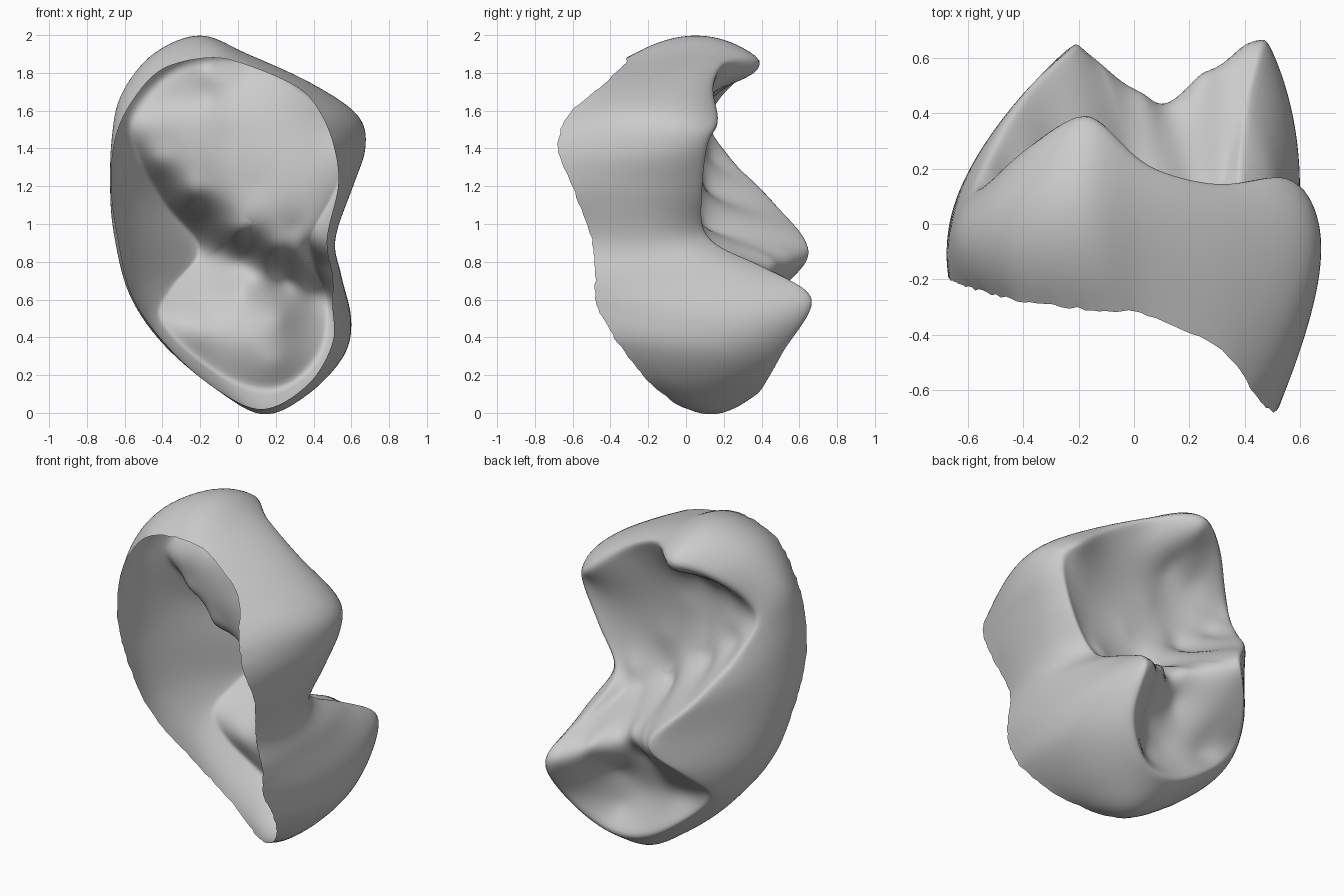
import bpy, bmesh, random
from mathutils import Vector as V

if "Cube" in bpy.data.objects:
    bpy.data.objects.remove(bpy.data.objects["Cube"])

random.seed(4)

# Three matching closed curves, clockwise from the top: cusp rim, widest girth, open margin
RIM = [(-.16, .40, 1.87), (.05, .22, 1.86), (.3, .15, 1.73), (.53, .18, 1.55), (.61, .12, 1.43),
       (.52, .09, 1.17), (.39, .12, .93), (.41, .42, .77), (.48, .67, .6), (.45, .53, .33),
       (.28, .43, .15), (.08, .4, .13), (-.15, .38, .24), (-.41, .35, .49), (-.35, .52, .67),
       (-.21, .66, .87), (-.4, .47, 1.12), (-.56, .17, 1.44), (-.53, .15, 1.61), (-.36, .31, 1.79)]
GIRTH = [(-.2, .06, 2.0), (.05, 0, 1.9), (.38, -.07, 1.75), (.63, -.14, 1.58), (.67, -.18, 1.4),
         (.61, -.18, 1.2), (.51, -.14, .92), (.54, .05, .74), (.6, .15, .5), (.56, .14, .3),
         (.37, .15, .1), (.13, .2, 0), (-.13, .25, .15), (-.42, .22, .4), (-.55, .22, .65),
         (-.59, .2, .95), (-.63, .12, 1.2), (-.66, -.02, 1.45), (-.62, -.03, 1.68), (-.45, .02, 1.9)]
MARGIN = [(-.15, -.31, 1.88), (.05, -.33, 1.84), (.32, -.46, 1.72), (.44, -.62, 1.58), (.51, -.68, 1.4),
          (.53, -.60, 1.2), (.47, -.5, .92), (.5, -.48, .72), (.5, -.47, .57), (.5, -.36, .37),
          (.37, -.18, .15), (.13, .02, .02), (-.12, .12, .13), (-.37, .08, .35), (-.56, -.03, .62),
          (-.64, -.14, .95), (-.67, -.19, 1.2), (-.65, -.21, 1.45), (-.56, -.24, 1.65), (-.4, -.28, 1.82)]
# Biting surface landmarks: upper basin, oblique ridge, lower basin
BITE = [(-.16, .36, 1.79), (-.16, .14, 1.7), (-.34, .13, 1.66), (.1, .11, 1.65), (-.05, .06, 1.45),
        (.3, .05, 1.35), (-.38, .1, 1.43), (.1, .05, 1.2), (-.15, .08, 1.25), (.3, .09, .98),
        (-.44, .16, 1.32), (-.25, .14, 1.16), (0, .14, .97), (.2, .16, .87), (.33, .2, .83),
        (-.08, .52, .86), (.04, .46, .81), (.25, .53, .72), (.4, .65, .63),
        (.02, .38, .65), (.22, .37, .5), (-.15, .39, .55), (.05, .3, .38), (.2, .33, .27), (-.22, .31, .44)]
CENTRE = V((.08, 0, 1.0))
PER = 9          # samples between curve points
RINGS, WALL = 40, 24


def closed_curve(pts):
    """Catmull-Rom samples of a closed curve."""
    p, out = [V(q) for q in pts], []
    n = len(p)
    for i in range(n):
        a, b, c, d = (p[(i + k - 1) % n] for k in range(4))
        for s in range(PER):
            t = s / PER
            out.append(.5 * (2 * b + (c - a) * t + (2 * a - 5 * b + 4 * c - d) * t * t
                             + (3 * b - a - 3 * c + d) * t ** 3))
    return out


def solve(A, y):
    """Gaussian elimination."""
    n = len(y)
    M = [r[:] + [v] for r, v in zip(A, y)]
    for i in range(n):
        k = max(range(i, n), key=lambda r: abs(M[r][i]))
        M[i], M[k] = M[k], M[i]
        for r in range(n):
            if r != i:
                f = M[r][i] / M[i][i]
                M[r] = [a - f * b for a, b in zip(M[r], M[i])]
    return [M[i][n] / M[i][i] for i in range(n)]


rim, girth, margin = map(closed_curve, (RIM, GIRTH, MARGIN))
N = len(rim)

# Smooth height field through the rim and the landmarks
keys = [V(q) for q in BITE] + rim[::3]


def dist(a, b):
    return ((a.x - b.x) ** 2 + (a.z - b.z) ** 2 + .001) ** .5


weights = solve([[dist(a, b) for b in keys] for a in keys], [k.y for k in keys])


def height(p):
    return sum(w * dist(p, k) for w, k in zip(weights, keys))


bm = bmesh.new()
rows = []
# Biting surface
for r in range(1, RINGS + 1):
    row = []
    for q in rim:
        p = CENTRE.lerp(q, r / RINGS)
        p.y = height(p)
        row.append(bm.verts.new(p))
    rows.append(row)
# Bulging side walls down to the slightly ragged open margin
for r in range(1, WALL + 1):
    t = r / WALL
    row = []
    for a, b, c in zip(rim, girth, margin):
        p = a * (2 * (t - .5) * (t - 1)) + b * (4 * t * (1 - t)) + c * (2 * t * (t - .5))
        if r == WALL:
            p.y += random.uniform(-.005, .005)
        row.append(bm.verts.new(p))
    rows.append(row)
for u, v in zip(rows, rows[1:]):
    for i in range(N):
        j = (i + 1) % N
        bm.faces.new((u[i], u[j], v[j], v[i]))
c = CENTRE.copy()
c.y = height(c)
hub = bm.verts.new(c)
for i in range(N):
    bm.faces.new((hub, rows[0][(i + 1) % N], rows[0][i]))

# Soften the crests, keeping the margin fixed
inner = [v for v in bm.verts if not v.is_boundary]
for _ in range(4):
    bmesh.ops.smooth_vert(bm, verts=inner, factor=.5, use_axis_x=True, use_axis_y=True, use_axis_z=True)
bmesh.ops.recalc_face_normals(bm, faces=bm.faces)
if sum(f.normal.y * f.calc_area() for f in bm.faces) < 0:
    bmesh.ops.reverse_faces(bm, faces=bm.faces)

mesh = bpy.data.meshes.new("tooth_crown")
bm.to_mesh(mesh)
bm.free()
crown = bpy.data.objects.new("tooth_crown", mesh)
bpy.context.collection.objects.link(crown)
mesh.shade_smooth()
